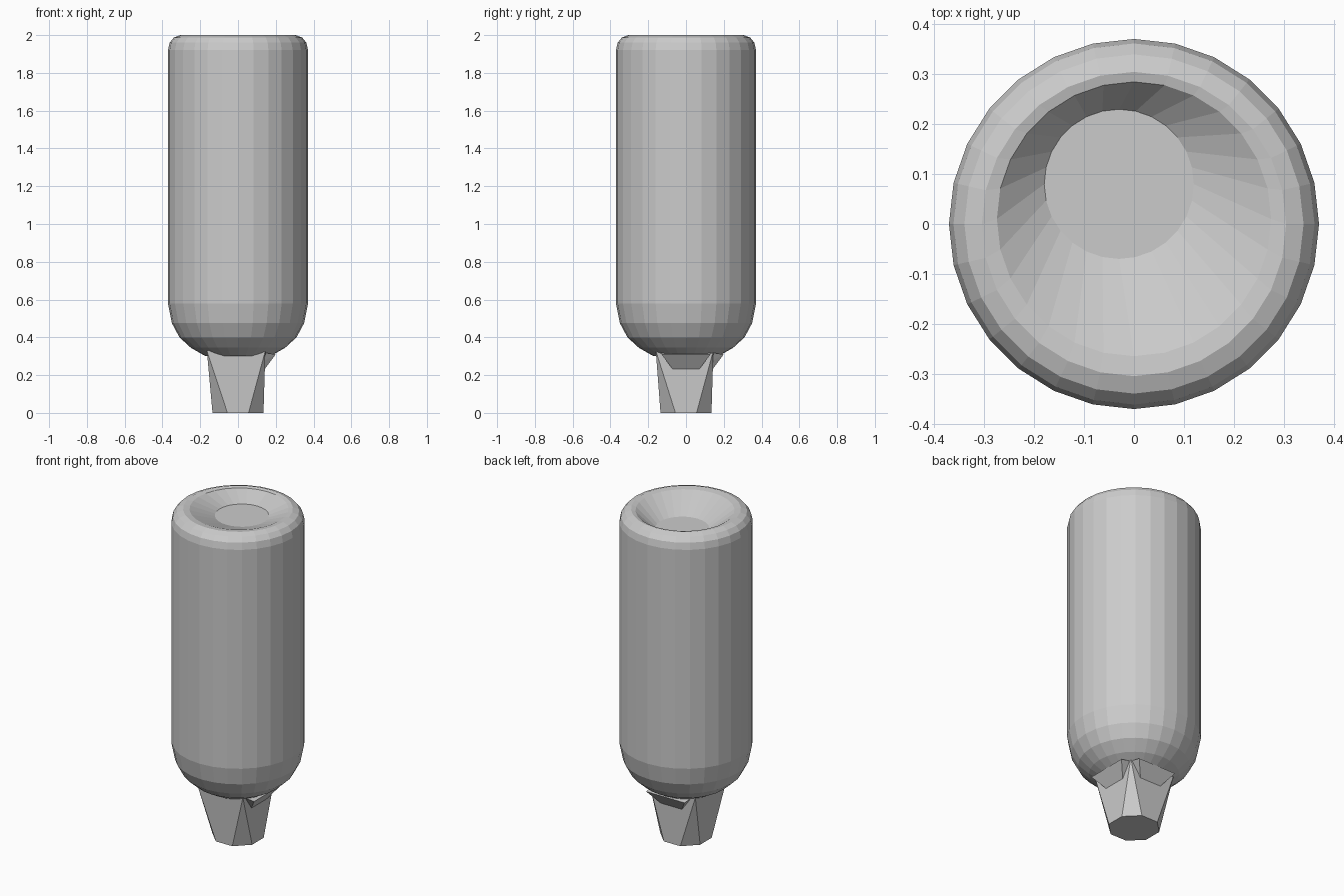
import bpy, bmesh
from math import cos, sin, pi

if "Cube" in bpy.data.objects:
    bpy.data.objects.remove(bpy.data.objects["Cube"])

def make_object(name, bm):
    bmesh.ops.recalc_face_normals(bm, faces=bm.faces[:])
    me = bpy.data.meshes.new(name)
    bm.to_mesh(me)
    bm.free()
    ob = bpy.data.objects.new(name, me)
    bpy.context.collection.objects.link(ob)
    return ob

def hull(name, points):
    bm = bmesh.new()
    for p in points:
        bm.verts.new(p)
    bmesh.ops.convex_hull(bm, input=bm.verts[:])
    bmesh.ops.dissolve_limit(bm, angle_limit=0.02, verts=bm.verts[:], edges=bm.edges[:])
    return make_object(name, bm)

# Bottle body, upside down: rings of (radius, z, centre x, centre y)
SEG = 28
rings = [(0.13, 0.30, 0, 0), (0.175, 0.302, 0, 0), (0.25, 0.345, 0, 0),
         (0.31, 0.40, 0, 0), (0.35, 0.475, 0, 0), (0.371, 0.58, 0, 0),
         (0.371, 1.92, 0, 0), (0.362, 1.96, 0, 0), (0.34, 1.987, 0, 0),
         (0.305, 2.0, 0, 0), (0.275, 1.995, 0, 0.01), (0.15, 1.92, -0.03, 0.08)]
bm = bmesh.new()
loops = [[bm.verts.new((cx + r * cos(2 * pi * i / SEG), cy + r * sin(2 * pi * i / SEG), z))
          for i in range(SEG)] for r, z, cx, cy in rings]
for a, b in zip(loops, loops[1:]):
    for i in range(SEG):
        j = (i + 1) % SEG
        bm.faces.new((a[i], a[j], b[j], b[i]))
bm.faces.new(loops[0])
bm.faces.new(loops[-1])
make_object("bottle_body", bm)

# Neck: octagonal mouth widening to a near-square top
mouth = [(0.146 * cos(pi / 8 + k * pi / 4), 0.146 * sin(pi / 8 + k * pi / 4), 0)
         for k in range(8)]
top = [(-0.165, -0.16, 0.33), (0.145, -0.16, 0.33), (0.145, 0.145, 0.33), (-0.165, 0.145, 0.33)]
hull("neck", mouth + top)

# Flared gussets between neck and shoulder, on the right and back sides
profile = [(0.06, 0.23, 0.07), (0.14, 0.23, 0.07), (0.20, 0.31, 0.13), (0.06, 0.33, 0.14)]
pts = [(x, s * w, z) for x, z, w in profile for s in (-1, 1)]
hull("neck_gusset_right", pts)
hull("neck_gusset_back", [(-y, x, z) for x, y, z in pts])
